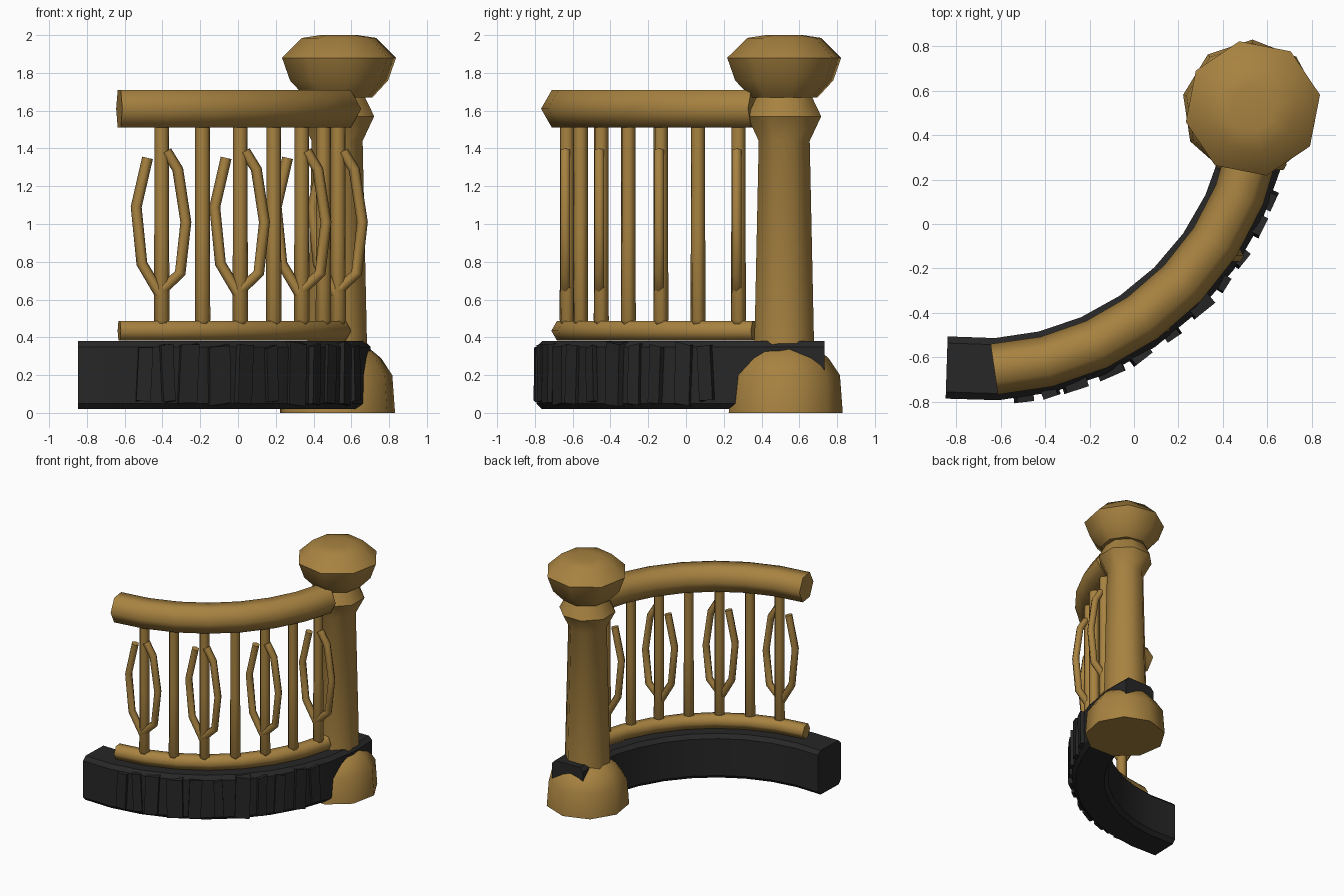
import bpy, bmesh, random
from math import sin, cos, pi, radians
from mathutils import Vector, Matrix

random.seed(4)
cube = bpy.data.objects.get("Cube")
if cube:
    bpy.data.objects.remove(cube)


def material(name, color):
    m = bpy.data.materials.new(name)
    m.use_nodes = True
    m.diffuse_color = color
    bsdf = m.node_tree.nodes["Principled BSDF"]
    bsdf.inputs["Base Color"].default_value = color
    bsdf.inputs["Roughness"].default_value = 0.8
    return m


WOOD = material("golden wood", (0.39, 0.225, 0.052, 1))
STONE = material("black stone", (0.02, 0.02, 0.02, 1))

CENTER = Vector((-0.69, 0.6, 0))   # centre of the curve the fence follows
RADIUS = 1.255
Z = Vector((0, 0, 1))
Y = Vector((0, 1, 0))


def on_arc(deg, z, r=RADIUS):
    a = radians(deg)
    return CENTER + Vector((r * cos(a), r * sin(a), z))


def arc(start, end, steps, z):
    return [on_arc(start + (end - start) * i / steps, z) for i in range(steps + 1)]


def ngon(n, r, turn=0.0):
    return [(r * cos(2 * pi * i / n + turn), r * sin(2 * pi * i / n + turn))
            for i in range(n)]


def finish(bm, name, mat, angle):
    bmesh.ops.recalc_face_normals(bm, faces=bm.faces[:])
    me = bpy.data.meshes.new(name)
    bm.to_mesh(me)
    bm.free()
    me.materials.append(mat)
    me.shade_smooth()
    me.set_sharp_from_angle(angle=radians(angle))
    ob = bpy.data.objects.new(name, me)
    bpy.context.scene.collection.objects.link(ob)
    return ob


def skin(bm, rings):
    """Join rings of points into a closed, capped tube."""
    loops = [[bm.verts.new(p) for p in ring] for ring in rings]
    n = len(loops[0])
    for a, b in zip(loops, loops[1:]):
        for i in range(n):
            j = (i + 1) % n
            bm.faces.new((a[i], a[j], b[j], b[i]))
    bm.faces.new(loops[0][::-1])
    bm.faces.new(loops[-1])


def sweep(name, path, section, mat, ref, angle=65):
    rings = []
    for i, p in enumerate(path):
        t = (path[min(i + 1, len(path) - 1)] - path[max(i - 1, 0)]).normalized()
        up = (ref - t * ref.dot(t)).normalized()
        side = t.cross(up)
        rings.append([p + side * u + up * v for u, v in section])
    bm = bmesh.new()
    skin(bm, rings)
    return finish(bm, name, mat, angle)


def turned(name, center, profile, sides, turn, mat, angle=50):
    """Stack of regular polygons; profile holds (radius, height)."""
    bm = bmesh.new()
    skin(bm, [[center + Vector((x, y, z)) for x, y in ngon(sides, r, turn)]
              for r, z in profile])
    return finish(bm, name, mat, angle)


# Curved stone base with chamfered edges
W, H, C = 0.14, 0.18, 0.03
base_section = [(W, H - C), (W - C, H), (C - W, H), (-W, H - C),
                (-W, C - H), (C - W, -H), (W - C, -H), (W, C - H)]
sweep("stone_base", arc(-97, 6, 10, 0.2), base_section, STONE, Z, 35)

# Rough stone slabs along the outer face of the base
bm = bmesh.new()
deg = -82.0
while deg < -16:
    width = random.uniform(0.06, 0.13)
    height = random.uniform(0.29, 0.33)
    place = (Matrix.Translation(on_arc(deg, 0.205, RADIUS + W - 0.01))
             @ Matrix.Rotation(radians(deg + random.uniform(-7, 7)), 4, "Z")
             @ Matrix.Rotation(radians(random.uniform(-4, 4)), 4, "X")
             @ Matrix.Diagonal((0.06, width, height, 1)))
    made = bmesh.ops.create_cube(bm, size=1, matrix=place)["verts"]
    for v in made:
        v.co.z += random.uniform(-0.012, 0.012)
    deg += random.uniform(4.5, 7.5)
finish(bm, "base_slabs", STONE, 30)

# Rails
sweep("hand_rail", arc(-87.2, -11, 7, 1.61), ngon(6, 0.115), WOOD, Z)
sweep("lower_rail", arc(-87.2, -11, 7, 0.435), ngon(6, 0.06), WOOD, Z)

# Balusters, every other one flanked by a pair of bent twigs
right_twig = [(0.025, 1.385), (0.085, 1.29), (0.128, 1.01), (0.098, 0.74), (-0.01, 0.64)]
left_twig = [(-0.075, 1.35), (-0.135, 1.09), (-0.105, 0.79), (-0.01, 0.63)]
for i in range(7):
    foot = on_arc(-76.9 + 10.35 * i, 0, 1.262)
    turned(f"baluster_{i + 1}", foot,
           [(0.02, 0.45), (0.042, 0.49), (0.04, 1.0), (0.04, 1.54)], 6, 0.2, WOOD, 65)
    if i % 2 == 0:
        for side, twig in (("right", right_twig), ("left", left_twig)):
            path = [foot + Vector((x, -0.01, z)) for x, z in twig]
            sweep(f"twig_{side}_{i + 1}", path, ngon(6, 0.029), WOOD, Y)

# Post: domed foot, tapering shaft with collar, and faceted cap
POST = Vector((0.525, 0.52, 0))
turned("post_foot", POST, [(0.31, 0), (0.295, 0.2), (0.235, 0.29), (0.15, 0.36)],
       9, 0.15, WOOD, 50)
turned("post_shaft", POST,
       [(0.175, 0.2), (0.17, 0.4), (0.146, 1.44), (0.212, 1.57), (0.155, 1.68)],
       8, pi / 8, WOOD, 50)
cap = turned("post_cap", POST + Vector((0.01, 0, 0)),
             [(0.18, 1.67), (0.265, 1.76), (0.308, 1.88), (0.2, 1.985), (0.1, 2.0)],
             8, 0.2, WOOD, 46)
